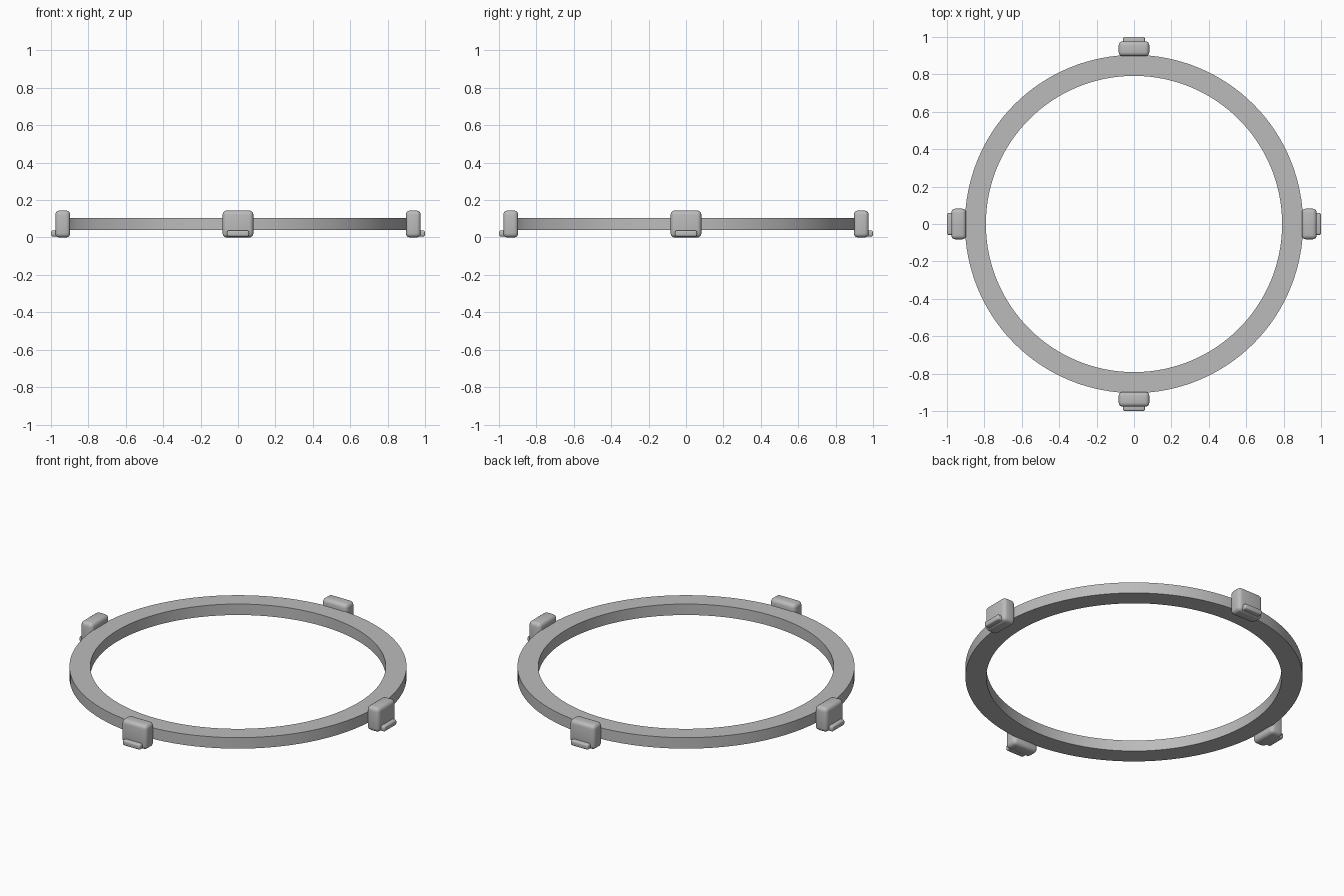
import bpy
import bmesh
from math import pi, radians
from mathutils import Matrix, Vector

cube = bpy.data.objects.get("Cube")
if cube:
    bpy.data.objects.remove(cube, do_unlink=True)

grey = bpy.data.materials.new("plain grey")
grey.use_nodes = True
COLOUR = (0.5, 0.5, 0.5, 1)
grey.diffuse_color = COLOUR
grey.node_tree.nodes["Principled BSDF"].inputs["Base Color"].default_value = COLOUR


def finish(name, bm):
    """Turn a bmesh into a smooth-shaded grey object."""
    bmesh.ops.recalc_face_normals(bm, faces=bm.faces)
    mesh = bpy.data.meshes.new(name)
    bm.to_mesh(mesh)
    bm.free()
    mesh.materials.append(grey)
    obj = bpy.data.objects.new(name, mesh)
    bpy.context.collection.objects.link(obj)
    bpy.ops.object.select_all(action="DESELECT")
    obj.select_set(True)
    bpy.context.view_layer.objects.active = obj
    bpy.ops.object.shade_smooth_by_angle(angle=radians(35))
    return obj


def rounded_box(name, low, high, radius, angle):
    """Box between two corners, edges rounded, turned about the ring's axis."""
    low, high = Vector(low), Vector(high)
    bm = bmesh.new()
    bmesh.ops.create_cube(bm, size=1)
    bmesh.ops.scale(bm, vec=high - low, verts=bm.verts)
    bmesh.ops.translate(bm, vec=(low + high) / 2, verts=bm.verts)
    bmesh.ops.bevel(bm, geom=bm.edges[:], offset=radius, segments=4,
                    profile=0.5, affect="EDGES")
    bmesh.ops.rotate(bm, cent=(0, 0, 0), verts=bm.verts,
                     matrix=Matrix.Rotation(angle, 3, "Z"))
    return finish(name, bm)


# Flat ring: a rectangular section spun about z
bm = bmesh.new()
section = [(0.792, 0.04), (0.904, 0.04), (0.904, 0.105), (0.792, 0.105)]
corners = [bm.verts.new((r, 0, z)) for r, z in section]
edges = [bm.edges.new((corners[i], corners[i - 1])) for i in range(4)]
bmesh.ops.spin(bm, geom=corners + edges, cent=(0, 0, 0), axis=(0, 0, 1),
               angle=2 * pi, steps=128, use_merge=True)
bmesh.ops.remove_doubles(bm, verts=bm.verts, dist=0.0001)
finish("ring", bm)

# Four clips, each a rounded block with a small lip at its foot
for i, side in enumerate(("left", "back", "right", "front")):
    turn = i * pi / 2
    rounded_box(side + "_block", (0.897, -0.082, 0), (0.977, 0.082, 0.144), 0.022, turn)
    rounded_box(side + "_lip", (0.94, -0.058, 0.005), (1.0, 0.058, 0.037), 0.009, turn)
